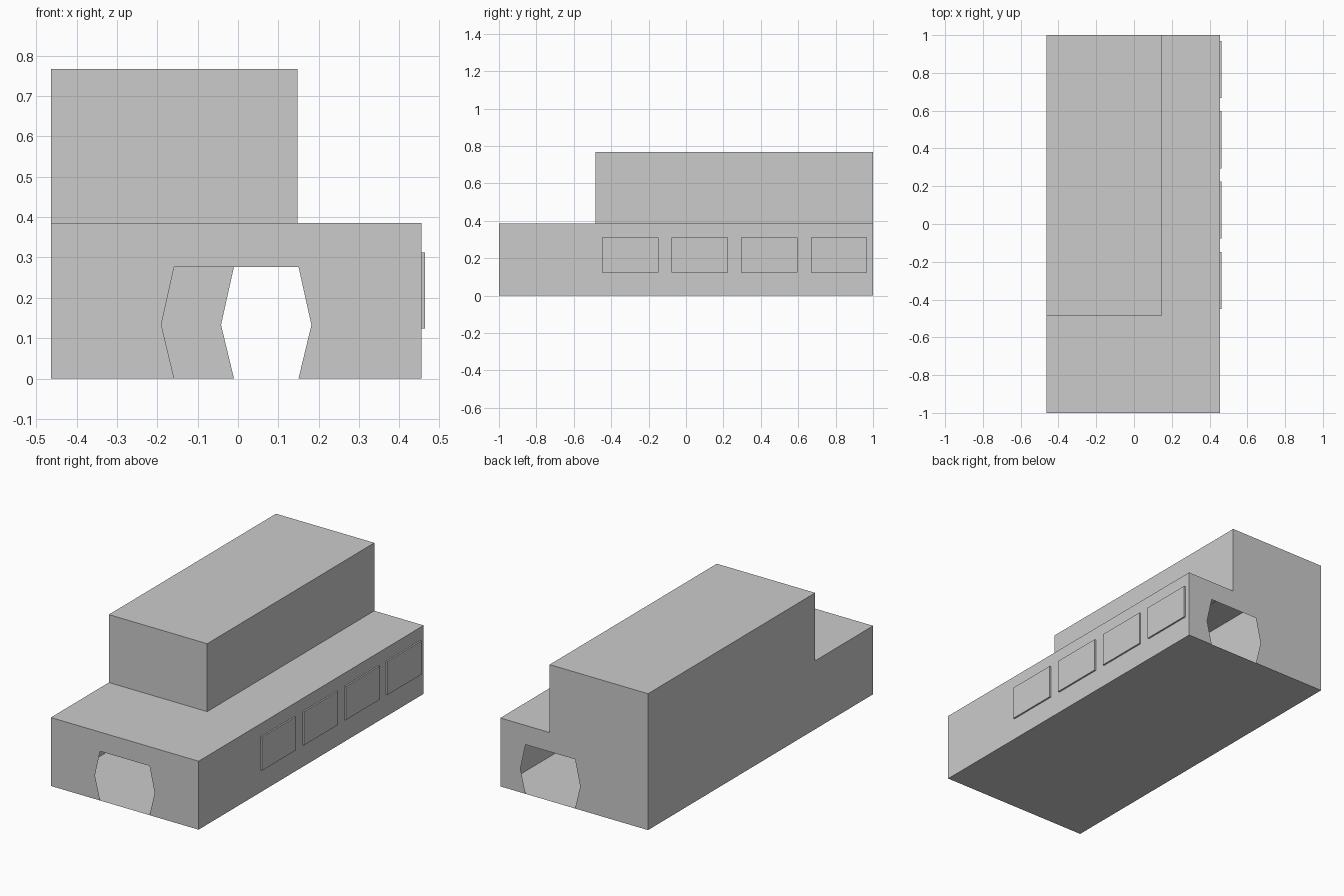
import bpy
import bmesh

default = bpy.data.objects.get("Cube")
if default:
    bpy.data.objects.remove(default, do_unlink=True)

# Single wall colour
grey = bpy.data.materials.new("plain_grey")
grey.use_nodes = True
colour = (0.6, 0.6, 0.6, 1)
grey.diffuse_color = colour
grey.node_tree.nodes["Principled BSDF"].inputs["Base Color"].default_value = colour

# Main dimensions
LEFT, RIGHT = 0.455, -0.464
FRONT, BACK = -1.0, 1.0
LOW, HIGH = 0.385, 0.767
STEP_X, STEP_Y = 0.148, -0.485


def finish(name, bm):
    bmesh.ops.remove_doubles(bm, verts=bm.verts, dist=0.0001)
    bmesh.ops.recalc_face_normals(bm, faces=bm.faces)
    mesh = bpy.data.meshes.new(name)
    bm.to_mesh(mesh)
    bm.free()
    mesh.materials.append(grey)
    obj = bpy.data.objects.new(name, mesh)
    bpy.context.collection.objects.link(obj)
    return obj


def add_face(bm, axis, level, points):
    """Flat polygon at a level along one axis; points use the other two axes."""
    verts = []
    for p in points:
        co = list(p)
        co.insert(axis, level)
        verts.append(bm.verts.new(co))
    bm.faces.new(verts)


def rect(a0, a1, b0, b1):
    return [(a0, b0), (a1, b0), (a1, b1), (a0, b1)]


def doorway(shift):
    """Six-sided opening that meets the ground, from right to left."""
    half = [(-0.158, 0), (-0.19, 0.133), (-0.158, 0.277)]
    centre = -0.004
    right = [(x + shift, z) for x, z in half]
    left = [(2 * (centre + shift) - x, z) for x, z in reversed(right)]
    return right + [(x, z) for x, z in left]


# Hollow body: thin walls, with the upper storey open to the lower one
bm = bmesh.new()
add_face(bm, 1, FRONT, [(RIGHT, 0)] + doorway(0)
         + [(LEFT, 0), (LEFT, LOW), (RIGHT, LOW)])
add_face(bm, 1, BACK, [(RIGHT, 0)] + doorway(0.148)
         + [(LEFT, 0), (LEFT, LOW), (STEP_X, LOW), (STEP_X, HIGH), (RIGHT, HIGH)])
add_face(bm, 0, LEFT, rect(FRONT, BACK, 0, LOW))
add_face(bm, 0, RIGHT, [(FRONT, 0), (BACK, 0), (BACK, HIGH), (STEP_Y, HIGH),
                        (STEP_Y, LOW), (FRONT, LOW)])
add_face(bm, 2, 0, rect(RIGHT, LEFT, FRONT, BACK))
# Lower roof, upper walls and upper roof
add_face(bm, 2, LOW, [(RIGHT, FRONT), (LEFT, FRONT), (LEFT, BACK),
                      (STEP_X, BACK), (STEP_X, STEP_Y), (RIGHT, STEP_Y)])
add_face(bm, 1, STEP_Y, rect(RIGHT, STEP_X, LOW, HIGH))
add_face(bm, 0, STEP_X, rect(STEP_Y, BACK, LOW, HIGH))
add_face(bm, 2, HIGH, rect(RIGHT, STEP_X, STEP_Y, BACK))
finish("building_shell", bm)

# Row of raised window panels on the left wall
for i in range(4):
    bm = bmesh.new()
    bmesh.ops.create_cube(bm, size=1)
    bmesh.ops.scale(bm, vec=(0.009, 0.302, 0.188), verts=bm.verts)
    panel = finish(f"window_panel_{i + 1}", bm)
    panel.location = (LEFT + 0.0045, -0.298 + 0.372 * i, 0.218)
